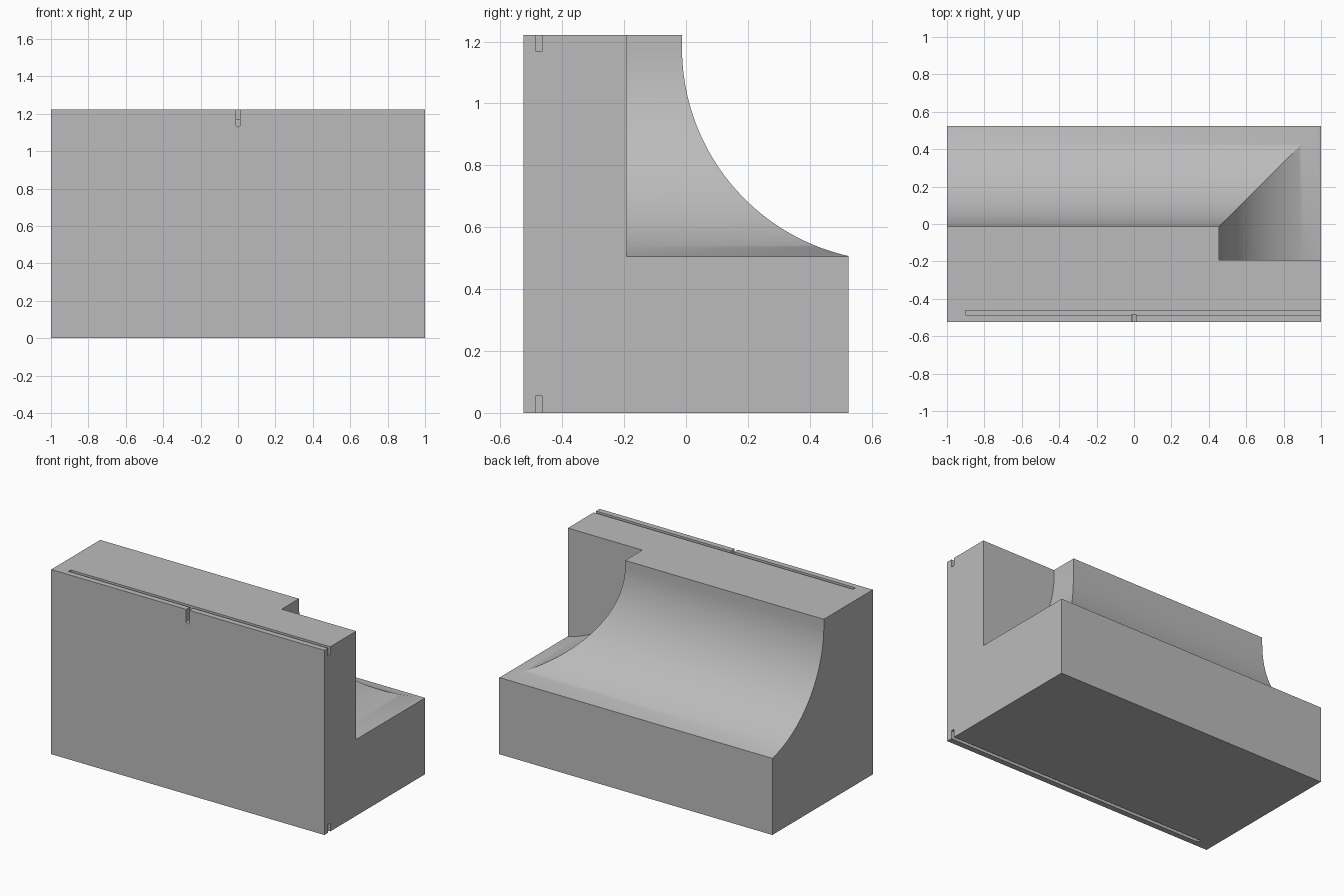
import bpy, bmesh, math
from mathutils import Vector

default = bpy.data.objects.get("Cube")
if default:
    bpy.data.objects.remove(default, do_unlink=True)

W, D, H = 1.0, 0.525, 1.222      # half width, half depth, full height

grey = bpy.data.materials.new("plain grey")
grey.use_nodes = True
colour = (0.5, 0.5, 0.5, 1)
grey.diffuse_color = colour
grey.node_tree.nodes["Principled BSDF"].inputs["Base Color"].default_value = colour


def prism(name, profile, axis, start, end):
    """Extrude a (u, z) profile along the x or y axis."""
    bm = bmesh.new()
    place = (lambda u, z: (start, u, z)) if axis == "x" else (lambda u, z: (u, start, z))
    face = bm.faces.new([bm.verts.new(place(u, z)) for u, z in profile])
    step = Vector((end - start, 0, 0) if axis == "x" else (0, end - start, 0))
    grown = bmesh.ops.extrude_face_region(bm, geom=[face])["geom"]
    bmesh.ops.translate(bm, vec=step, verts=[g for g in grown if isinstance(g, bmesh.types.BMVert)])
    bmesh.ops.recalc_face_normals(bm, faces=bm.faces)
    mesh = bpy.data.meshes.new(name)
    bm.to_mesh(mesh)
    bm.free()
    mesh.materials.append(grey)
    obj = bpy.data.objects.new(name, mesh)
    bpy.context.collection.objects.link(obj)
    return obj


def rect(u0, u1, z0, z1):
    return [(u0, z0), (u1, z0), (u1, z1), (u0, z1)]


def arc(u, z, radius, first, last, steps):
    angles = [math.radians(first + (last - first) * i / steps) for i in range(steps + 1)]
    return [(u + radius * math.cos(a), z + radius * math.sin(a)) for a in angles]


def cove(edge, radius=0.69, spring=1.18):
    """Hollow quarter-round, vertical where it meets the top edge."""
    curve = arc(edge + radius, spring, radius, 180, 265, 48)
    return [(edge, H + 0.2)] + curve + [(curve[-1][0], H + 0.2)]


# Main block
block = prism("coved_block", rect(-D, D, 0, H), "x", -W, W)

# Coves, long grooves and the round-ended front notch
notch = [(0.012, H + 0.1), (-0.012, H + 0.1)] + arc(0, 1.142, 0.012, 180, 360, 12)
cutters = [
    prism("back_cove_cutter", cove(-0.013), "x", -W - 0.1, W + 0.1),
    prism("side_cove_cutter", cove(0.455), "y", -0.193, D + 0.3),
    prism("top_groove_cutter", rect(-0.487, -0.463, 1.17, H + 0.1), "x", -0.9, W + 0.1),
    prism("bottom_groove_cutter", rect(-0.487, -0.463, -0.1, 0.054), "x", -0.9, W + 0.1),
    prism("notch_cutter", notch, "y", -D - 0.1, -0.483),
]

bpy.ops.object.select_all(action="DESELECT")
bpy.context.view_layer.objects.active = block
block.select_set(True)
for cutter in cutters:
    cutter.hide_render = True
    cut = block.modifiers.new(cutter.name, "BOOLEAN")
    cut.operation = "DIFFERENCE"
    cut.solver = "EXACT"
    cut.object = cutter
    bpy.ops.object.modifier_apply(modifier=cut.name)
    bpy.data.objects.remove(cutter, do_unlink=True)

bpy.ops.object.shade_smooth_by_angle(angle=math.radians(30))
